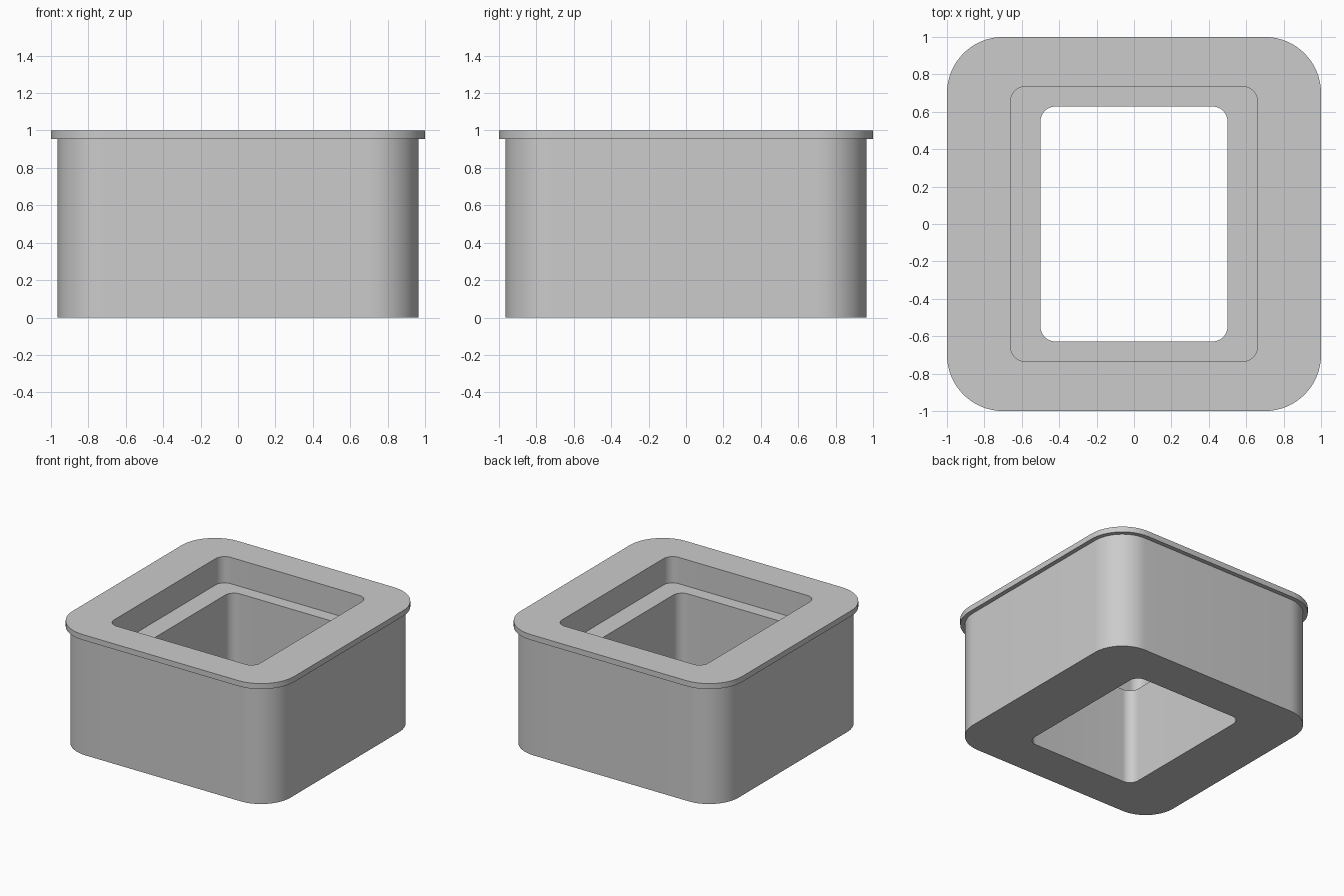
import bpy
import bmesh
from math import cos, sin, pi, radians

cube = bpy.data.objects.get("Cube")
if cube:
    bpy.data.objects.remove(cube, do_unlink=True)

# Single grey plastic
grey = bpy.data.materials.new("light_grey")
grey.use_nodes = True
colour = (0.6, 0.6, 0.6, 1)
grey.diffuse_color = colour
grey.node_tree.nodes["Principled BSDF"].inputs["Base Color"].default_value = colour

STEPS = 16  # segments per rounded corner


def rounded_ring(bm, half_x, half_y, radius, z):
    """Vertices of a rounded rectangle, counter-clockwise."""
    ring = []
    for corner, (sx, sy) in enumerate([(1, 1), (-1, 1), (-1, -1), (1, -1)]):
        for i in range(STEPS + 1):
            a = (corner + i / STEPS) * pi / 2
            ring.append(bm.verts.new((sx * (half_x - radius) + radius * cos(a),
                                      sy * (half_y - radius) + radius * sin(a), z)))
    return ring


# Outlines as half width, half depth, corner radius
body = (0.965, 0.965, 0.265)
lip = (1.0, 1.0, 0.3)
recess = (0.66, 0.735, 0.08)
opening = (0.5, 0.628, 0.08)
LIP_Z, LEDGE_Z = 0.955, 0.785

# Closed cross-section: up the outside, over the rim, down the stepped opening
section = [(body, 0), (body, LIP_Z), (lip, LIP_Z), (lip, 1),
           (recess, 1), (recess, LEDGE_Z), (opening, LEDGE_Z), (opening, 0)]

bm = bmesh.new()
rings = [rounded_ring(bm, *outline, z) for outline, z in section]
for k, low in enumerate(rings):
    high = rings[(k + 1) % len(rings)]
    for i in range(len(low)):
        j = (i + 1) % len(low)
        bm.faces.new((low[i], low[j], high[j], high[i]))
bmesh.ops.recalc_face_normals(bm, faces=bm.faces)

mesh = bpy.data.meshes.new("flanged_sleeve")
bm.to_mesh(mesh)
bm.free()
mesh.materials.append(grey)
sleeve = bpy.data.objects.new("flanged_sleeve", mesh)
bpy.context.collection.objects.link(sleeve)

# Smooth corners, crisp rims
bpy.ops.object.select_all(action='DESELECT')
sleeve.select_set(True)
bpy.context.view_layer.objects.active = sleeve
bpy.ops.object.shade_smooth_by_angle(angle=radians(30))
